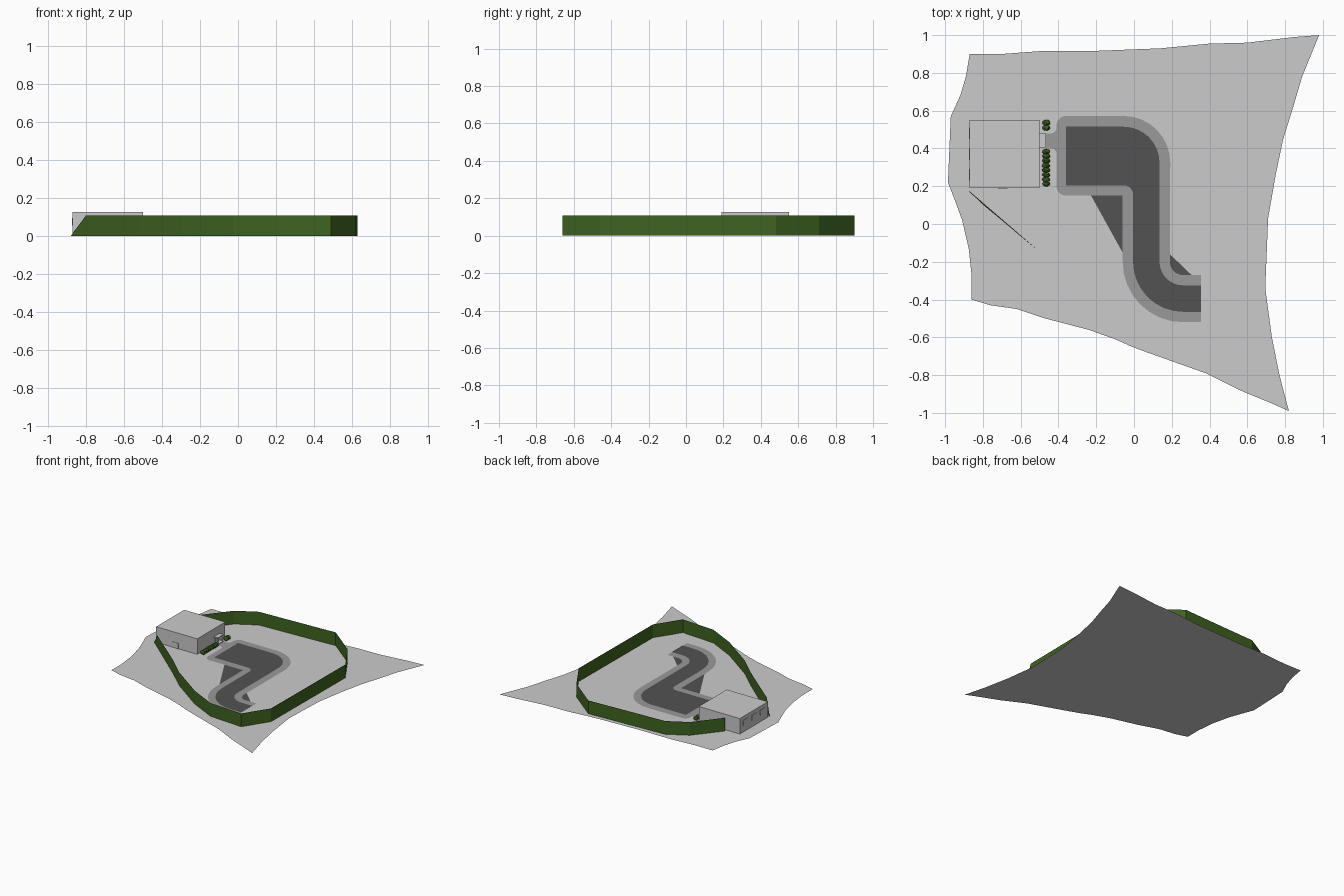
import bpy, bmesh, math, random
from mathutils import Matrix, Vector

random.seed(4)
if "Cube" in bpy.data.objects:
    bpy.data.objects.remove(bpy.data.objects["Cube"], do_unlink=True)


def material(name, color):
    mat = bpy.data.materials.new(name)
    mat.use_nodes = True
    mat.diffuse_color = (*color, 1)
    mat.node_tree.nodes["Principled BSDF"].inputs["Base Color"].default_value = (*color, 1)
    return mat


PALE = material("pale grey", (0.6, 0.6, 0.6))
PAVING = material("paving grey", (0.32, 0.32, 0.32))
ASPHALT = material("dark asphalt", (0.085, 0.085, 0.085))
GREEN = material("hedge green", (0.05, 0.125, 0.015))


def finish(name, bm, mat):
    mesh = bpy.data.meshes.new(name)
    bm.to_mesh(mesh)
    bm.free()
    mesh.materials.append(mat)
    obj = bpy.data.objects.new(name, mesh)
    bpy.context.scene.collection.objects.link(obj)
    return obj


def sheet(name, outline, z, mat):
    """Flat upward-facing outline at one height."""
    bm = bmesh.new()
    face = bm.faces.new([bm.verts.new((x, y, z)) for x, y in outline])
    face.normal_update()
    if face.normal.z < 0:
        face.normal_flip()
    bmesh.ops.triangulate(bm, faces=[face])
    return finish(name, bm, mat)


def arc(cx, cy, radius, start, end, steps=8):
    points = []
    for i in range(steps + 1):
        angle = math.radians(start + (end - start) * i / steps)
        points.append((cx + radius * math.cos(angle), cy + radius * math.sin(angle)))
    return points


def box(name, low, high, mat):
    low, high = Vector(low), Vector(high)
    bm = bmesh.new()
    place = Matrix.Translation((low + high) / 2) @ Matrix.Diagonal((*(high - low), 1))
    bmesh.ops.create_cube(bm, size=1, matrix=place)
    return finish(name, bm, mat)


# Ground sheet with its four wavy borders
back = [(-.87, .9), (-.7, .9), (-.5, .915), (-.24, .915), (.14, .93), (.4, .955), (.6, .96), (.85, .99)]
left = [(.98, 1), (.89, .78), (.84, .61), (.79, .45), (.75, .26), (.71, .03), (.695, -.34), (.73, -.6), (.77, -.8)]
front = [(.82, -.99), (.73, -.95), (.56, -.88), (.38, -.79), (.07, -.68), (-.01, -.65),
         (-.1, -.61), (-.24, -.56), (-.47, -.5), (-.62, -.45), (-.76, -.43)]
right = [(-.86, -.4), (-.86, -.27), (-.875, -.13), (-.91, .02), (-.95, .13), (-.985, .22), (-.97, .57), (-.92, .68), (-.89, .78)]
sheet("ground", back + left + front + right, 0, PALE)

# Dark ground patches beside the bends
sheet("upper_road_patch", [(-.23, .155), (-.05, -.17), (-.05, .155)], .002, ASPHALT)
sheet("lower_road_patch", [(.185, -.155), (.185, -.275), (.31, -.275)], .002, ASPHALT)

# Pavement bordering the road, with a flared path to the door
upper, lower, end = (-.055, .325), (.26, -.2), .355
pavement = (arc(*upper, .247, 90, 0) + arc(*lower, .07, 180, 270)
            + [(end, -.27), (end, -.52)] + arc(*lower, .32, 270, 180)
            + [(-.06, .15)] + arc(-.36, .2, .05, 270, 180)
            + arc(-.44, .37, .03, 0, 90) + [(-.465, .4), (-.465, .48)]
            + arc(-.44, .51, .03, 270, 360) + arc(-.36, .522, .05, 180, 90))
sheet("pavement", pavement, .004, PAVING)

# Road surface
road = ([(-.36, .515)] + arc(*upper, .19, 90, 0) + arc(*lower, .125, 180, 270)
        + [(end, -.325), (end, -.465)] + arc(*lower, .265, 270, 180)
        + arc(-.055, .155, .05, 0, 90) + [(-.36, .205)])
sheet("road", road, .006, ASPHALT)

# Tall boundary hedge, a single wall whose last panel leans in
path = [(-.75, .57), (-.58, .78), (-.42, .87), (-.18, .88), (.25, .9), (.49, .71), (.63, .48),
        (.62, -.46), (.49, -.66), (.2, -.64), (-.02, -.53), (-.3, -.33), (-.45, -.19), (-.52, -.13), (-.88, .18)]
bm = bmesh.new()
bottom = [bm.verts.new((x, y, 0)) for x, y in path]
top = [bm.verts.new((x, y, .108)) for x, y in path]
top[-1].co.x, top[-1].co.y = -.8, .103
for i in range(len(path) - 1):
    bm.faces.new((bottom[i], bottom[i + 1], top[i + 1], top[i]))
finish("boundary_hedge", bm, GREEN)

# House, porch and canopy
box("house", (-.87, .19, 0), (-.5, .55, .126), PALE)
box("door_step", (-.5, .41, 0), (-.465, .475, .008), PALE)
box("door_canopy", (-.5, .405, .055), (-.465, .48, .061), PALE)
for side, y in (("right", .409), ("left", .473)):
    box(side + "_canopy_post", (-.471, y, 0), (-.467, y + .004, .055), PALE)


# Openings shown as thin plates on the walls
box("front_door", (-.5, .42, 0), (-.497, .465, .05), PALE)
box("side_door", (-.72, .187, 0), (-.67, .19, .045), PALE)
for i, y in enumerate((.23, .34, .45)):
    box(f"rear_window_{i}", (-.873, y, .055), (-.87, y + .06, .095), PALE)


# Clipped bushes along the house front
def bush_row(name, start, stop):
    bm = bmesh.new()
    count = max(2, round((stop - start) / .024))
    step = (stop - start) / count
    for i in range(count):
        place = Matrix.Translation((-.465, start + step * (i + .5), .016))
        size = Matrix.Diagonal((.021, step * .58, .018, 1))
        result = bmesh.ops.create_icosphere(bm, subdivisions=2, radius=1, matrix=place @ size)
        for vert in result["verts"]:
            vert.co += Vector([random.uniform(-.002, .002) for axis in range(3)])
            vert.co.z = max(vert.co.z, 0)
    return finish(name, bm, GREEN)


bush_row("long_bush_row", .2, .395)
bush_row("short_bush_row", .495, .55)
